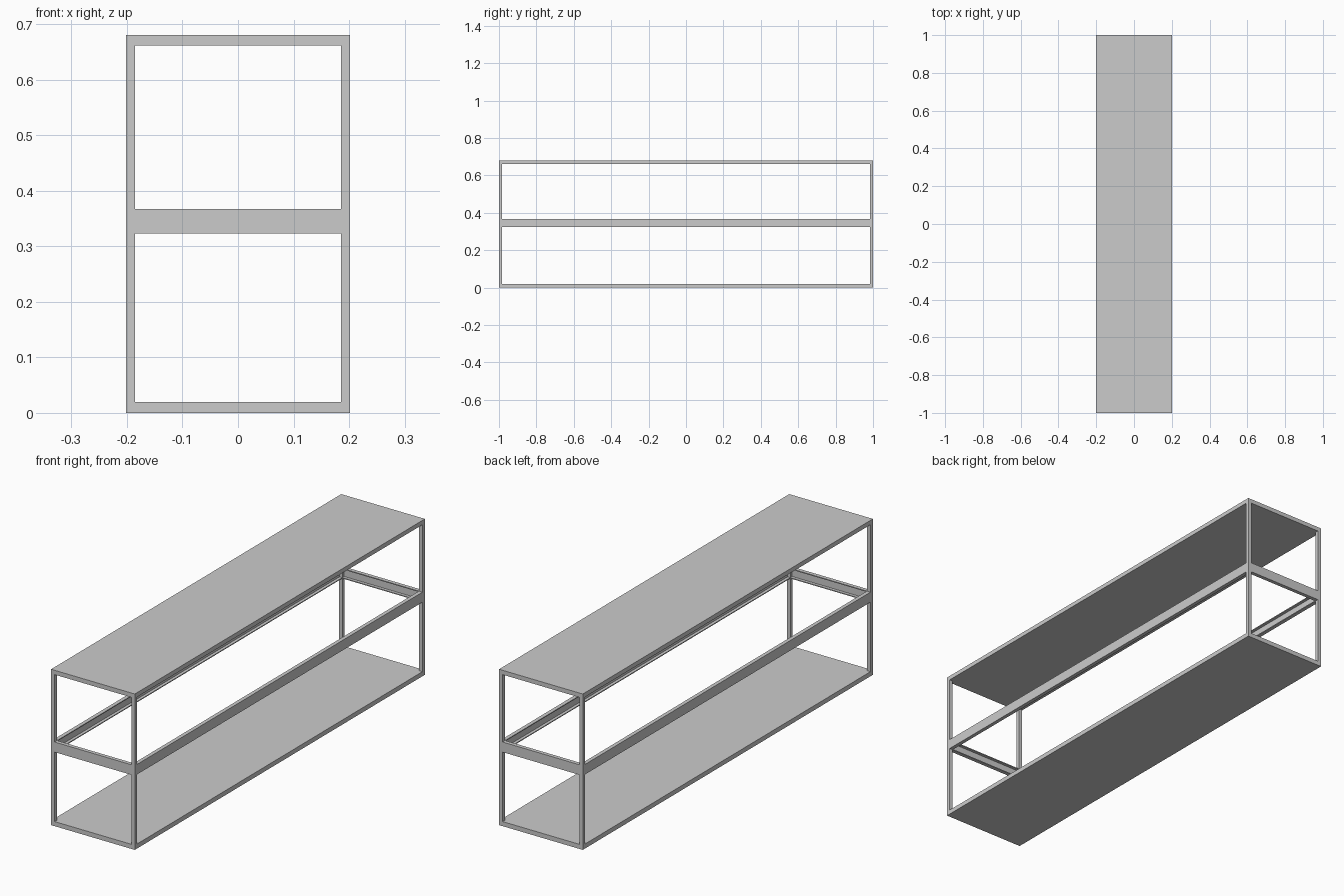
import bpy
import bmesh
from math import pi
from mathutils import Matrix

if "Cube" in bpy.data.objects:
    bpy.data.objects.remove(bpy.data.objects["Cube"])

HX, HY, H = 0.202, 1.0, 0.68      # half width, half length, height
POST = 0.017                      # post thickness
SLAB = 0.02                       # shelf thickness
RAIL_LO, RAIL_HI = 0.323, 0.367   # middle rail heights
WALL = 0.004                      # rail sheet thickness


def finish(name, bm):
    bmesh.ops.recalc_face_normals(bm, faces=bm.faces[:])
    mesh = bpy.data.meshes.new(name)
    bm.to_mesh(mesh)
    bm.free()
    obj = bpy.data.objects.new(name, mesh)
    bpy.context.collection.objects.link(obj)
    return obj


def box(name, lo, hi):
    bm = bmesh.new()
    size = [b - a for a, b in zip(lo, hi)]
    mid = [(a + b) / 2 for a, b in zip(lo, hi)]
    bmesh.ops.create_cube(bm, size=1, matrix=Matrix.Translation(mid) @ Matrix.Diagonal((*size, 1)))
    return finish(name, bm)


def channel(name, offset, half_length, angle):
    """C-shaped rail, open towards the centre, its outer face at the offset."""
    o, i, w = offset, offset - POST, WALL
    profile = [(o, RAIL_LO), (o, RAIL_HI), (i, RAIL_HI), (i, RAIL_HI - w),
               (o - w, RAIL_HI - w), (o - w, RAIL_LO + w), (i, RAIL_LO + w), (i, RAIL_LO)]
    bm = bmesh.new()
    face = bm.faces.new([bm.verts.new((x, -half_length, z)) for x, z in profile])
    ext = bmesh.ops.extrude_face_region(bm, geom=[face], use_keep_orig=True)
    moved = [g for g in ext["geom"] if isinstance(g, bmesh.types.BMVert)]
    bmesh.ops.translate(bm, verts=moved, vec=(0, 2 * half_length, 0))
    bmesh.ops.rotate(bm, verts=bm.verts[:], cent=(0, 0, 0), matrix=Matrix.Rotation(angle, 3, 'Z'))
    return finish(name, bm)


# Bottom shelf and top panel
box("bottom_shelf", (-HX, -HY, 0), (HX, HY, SLAB))
box("top_panel", (-HX, -HY, H - 0.019), (HX, HY, H))

# Corner posts
for sx, side in ((-1, "left"), (1, "right")):
    for sy, end in ((-1, "front"), (1, "back")):
        xs = sorted((sx * HX, sx * (HX - POST)))
        ys = sorted((sy * HY, sy * (HY - POST)))
        box(f"{end}_{side}_post", (xs[0], ys[0], SLAB), (xs[1], ys[1], H - 0.019))

# Middle rails between the posts
channel("right_rail", HX, HY - POST, 0)
channel("left_rail", HX, HY - POST, pi)
channel("back_rail", HY, HX - POST, pi / 2)
channel("front_rail", HY, HX - POST, -pi / 2)
